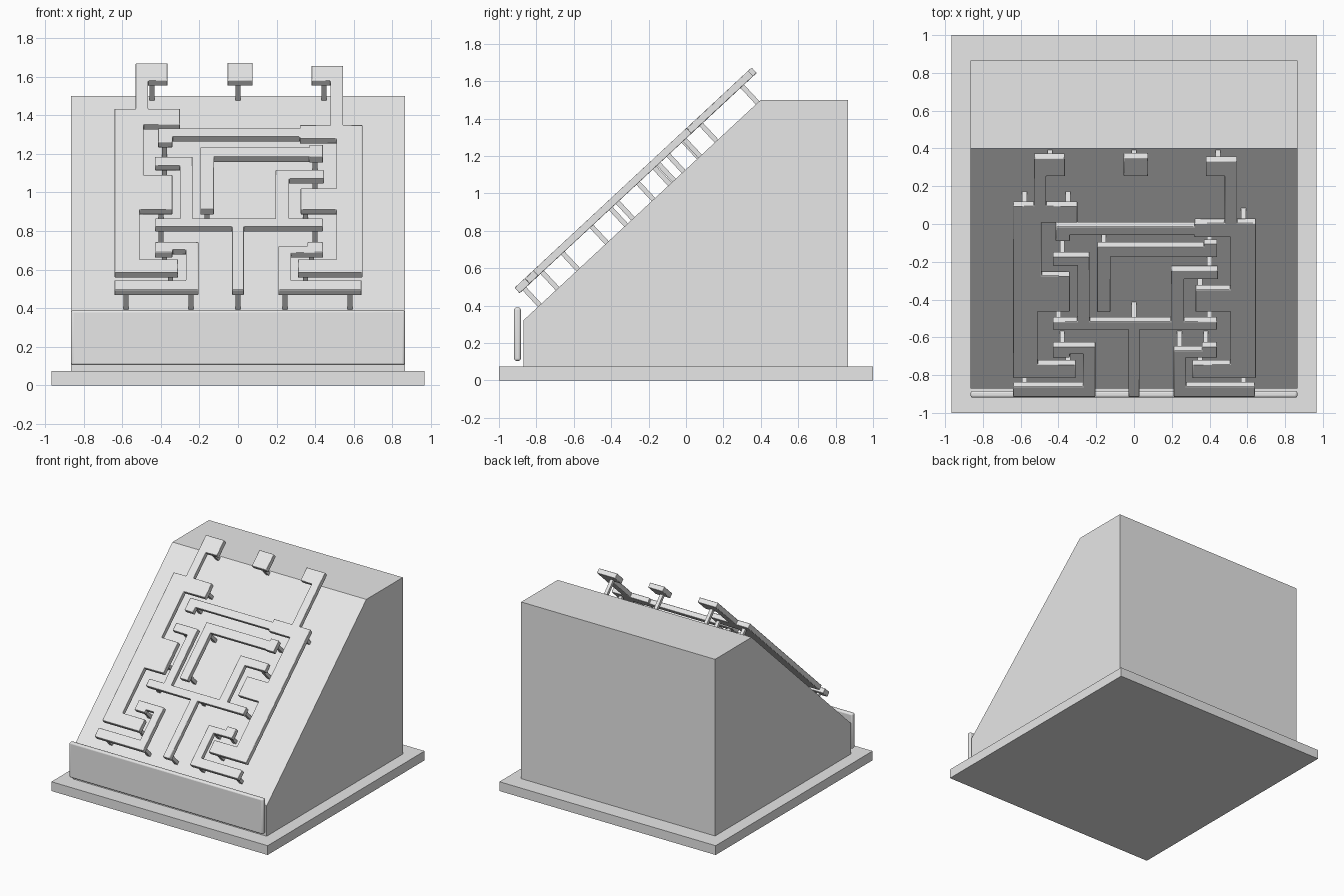
import bpy
import bmesh
import math
from mathutils import Matrix, Vector

default_cube = bpy.data.objects.get("Cube")
if default_cube:
    bpy.data.objects.remove(default_cube, do_unlink=True)

grey = bpy.data.materials.new("plain_grey")
grey.use_nodes = True
grey.diffuse_color = (0.8, 0.8, 0.8, 1)
grey.node_tree.nodes["Principled BSDF"].inputs["Base Color"].default_value = (0.8, 0.8, 0.8, 1)

# Frame of the sloping face: x across, y up the slope, z away from it
FOOT = Vector((0, -0.87, 0.32))
CREST = Vector((0, 0.40, 1.50))
SLOPE_ANGLE = math.atan2(CREST.z - FOOT.z, CREST.y - FOOT.y)
SLOPE = Matrix.Translation(FOOT) @ Matrix.Rotation(SLOPE_ANGLE, 4, "X")
POST_HEIGHT = 0.12
TRACK_THICKNESS = 0.04


def finish(name, bm, matrix=None, bevel=0, segments=2):
    """Turn a bmesh into a named grey object, with optional rounded edges."""
    bmesh.ops.recalc_face_normals(bm, faces=bm.faces[:])
    mesh = bpy.data.meshes.new(name)
    bm.to_mesh(mesh)
    bm.free()
    mesh.materials.append(grey)
    obj = bpy.data.objects.new(name, mesh)
    bpy.context.collection.objects.link(obj)
    if matrix:
        obj.matrix_world = matrix
    if bevel:
        modifier = obj.modifiers.new("rounded_edges", "BEVEL")
        modifier.width = bevel
        modifier.segments = segments
        bpy.ops.object.select_all(action="DESELECT")
        obj.select_set(True)
        bpy.context.view_layer.objects.active = obj
        bpy.ops.object.shade_smooth_by_angle(angle=math.radians(35))
    return obj


def extrude(name, points, direction, **options):
    """Extrude a flat outline along a direction."""
    bm = bmesh.new()
    face = bm.faces.new([bm.verts.new(point) for point in points])
    result = bmesh.ops.extrude_face_region(bm, geom=[face])
    moved = [item for item in result["geom"] if isinstance(item, bmesh.types.BMVert)]
    bmesh.ops.translate(bm, verts=moved, vec=direction)
    return finish(name, bm, **options)


def box(name, size, centre, **options):
    bm = bmesh.new()
    bmesh.ops.create_cube(bm, size=1)
    bmesh.ops.scale(bm, vec=size, verts=bm.verts[:])
    bmesh.ops.translate(bm, vec=centre, verts=bm.verts[:])
    return finish(name, bm, **options)


def track(name, turns):
    """Raised plate with square corners; turns alternate x and slope position."""
    across, along = turns[0::2], turns[1::2]
    points = []
    for i, level in enumerate(along):
        points.append((across[i], level, POST_HEIGHT))
        points.append((across[(i + 1) % len(across)], level, POST_HEIGHT))
    extrude(name, points, (0, 0, TRACK_THICKNESS), matrix=SLOPE, bevel=0.004)


def post(x, along):
    box("support_post", (0.026, 0.026, POST_HEIGHT + 0.01),
        (x, along, POST_HEIGHT / 2), matrix=SLOPE)


# Base slab, sloped body and the loose board in front
box("base_slab", (1.93, 2, 0.075), (0, 0, 0.0375))
side_profile = [(-0.87, 0.07), FOOT.yz, CREST.yz, (0.865, 1.5), (0.865, 0.07)]
extrude("sloped_body", [(-0.865, y, z) for y, z in side_profile], (1.73, 0, 0))
box("front_board", (1.73, 0.036, 0.285), (0, -0.901, 0.247), bevel=0.012, segments=3)

# Raised maze of tracks
track("left_outer_track", [
    -0.53, 1.81, -0.365, 1.68, -0.465, 1.465, -0.30, 1.345, -0.49, 0.96,
    -0.34, 0.70, -0.51, 0.32, -0.31, 0.22, -0.64, 1.465])
track("right_outer_track", [
    0.38, 1.79, 0.545, 1.34, 0.645, 0.22, 0.31, 0.32, 0.51, 0.70, 0.325, 0.86,
    0.51, 1.24, 0.32, 1.255, -0.34, 1.21, -0.415, 1.315, 0.32, 1.34, 0.48, 1.68])
track("centre_track", [
    -0.43, 1.10, -0.235, 0.63, 0.195, 1.0, 0.445, 0.935, 0.265, 0.63,
    0.44, 0.57, 0.03, 0.085, -0.03, 0.57, -0.43, 0.63, -0.30, 1.035])
track("inner_track", [
    -0.195, 1.17, 0.37, 1.19, 0.44, 1.095, 0.37, 1.10, -0.125, 0.70])
track("lower_left_track", [
    -0.43, 0.45, -0.205, 0.085, -0.64, 0.16, -0.27, 0.395, -0.34, 0.37])
track("lower_right_track", [
    0.21, 0.42, 0.36, 0.45, 0.44, 0.37, 0.275, 0.16, 0.64, 0.085])
track("top_centre_pad", [-0.055, 1.815, 0.075, 1.68])

# Posts holding the tracks off the slope: mirrored rows, then single ones
for x, along in [(0.445, 1.71), (0.58, 0.12), (0.243, 0.12), (0.40, 0.61), (0.38, 0.40), (0.35, 0.25)]:
    for side in (-1, 1):
        post(side * x, along)
for x, along in [(0, 1.71), (0, 0.12), (0, 0.61), (-0.58, 1.41), (-0.35, 1.41), (0.58, 1.29),
                 (-0.38, 1.28), (-0.38, 1.07), (-0.16, 1.10), (0.40, 1.17), (0.40, 0.95),
                 (0.24, 0.40), (0.35, 0.80), (-0.16, 0.75), (-0.40, 0.80)]:
    post(x, along)
